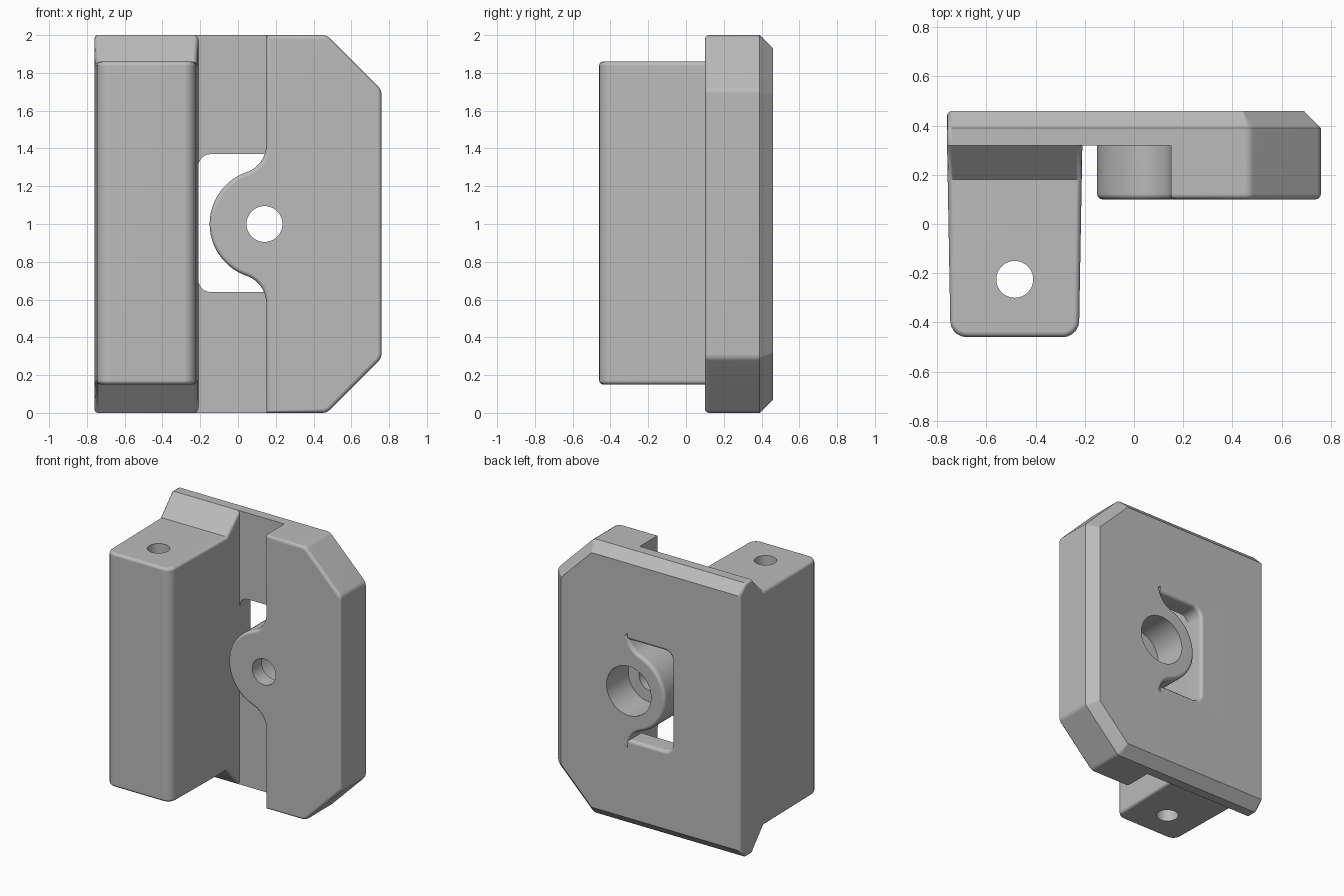
import bpy
import bmesh
from math import cos, sin, pi, radians, atan2
from mathutils import Matrix

if "Cube" in bpy.data.objects:
    bpy.data.objects.remove(bpy.data.objects["Cube"], do_unlink=True)

grey = bpy.data.materials.new("plain grey")
grey.use_nodes = True
COLOUR = (0.5, 0.5, 0.5, 1)
grey.diffuse_color = COLOUR
grey.node_tree.nodes["Principled BSDF"].inputs["Base Color"].default_value = COLOUR

BACK, FLOOR, FRONT = 0.46, 0.32, 0.10   # depths of back, channel floor, clamp face
LEFT, INNER, WALL = -0.76, -0.21, 0.15  # block sides and clamp wall
EPS = 1e-4


def near(a, b):
    return abs(a - b) < EPS


def arc(cx, cz, r, a0, a1, n):
    """Points on an arc, angles in radians."""
    return [(cx + r * cos(a0 + (a1 - a0) * i / n),
             cz + r * sin(a0 + (a1 - a0) * i / n)) for i in range(n + 1)]


def prism(points, place, lo, hi):
    """Extrude a profile from lo to hi; place maps (u, v, depth) to xyz."""
    bm = bmesh.new()
    a = [bm.verts.new(place(u, v, lo)) for u, v in points]
    b = [bm.verts.new(place(u, v, hi)) for u, v in points]
    bm.faces.new(a)
    bm.faces.new(b[::-1])
    for i in range(len(a)):
        j = (i + 1) % len(a)
        bm.faces.new((a[i], a[j], b[j], b[i]))
    bmesh.ops.recalc_face_normals(bm, faces=bm.faces)
    return bm


def bevel(bm, test, offset, segments):
    """Bevel the edges whose two ends and midpoint pass the test."""
    edges = [e for e in bm.edges
             if test(e, e.verts[0].co, e.verts[1].co, (e.verts[0].co + e.verts[1].co) / 2)]
    bmesh.ops.bevel(bm, geom=edges, offset=offset, segments=segments,
                    profile=0.5, affect='EDGES', clamp_overlap=False)


def make(name, bm):
    mesh = bpy.data.meshes.new(name)
    bm.to_mesh(mesh)
    bm.free()
    mesh.materials.append(grey)
    ob = bpy.data.objects.new(name, mesh)
    bpy.context.collection.objects.link(ob)
    return ob


def activate(ob):
    bpy.ops.object.select_all(action='DESELECT')
    ob.select_set(True)
    bpy.context.view_layer.objects.active = ob


def drill(ob, matrix, radius, length):
    """Cut a round hole, then discard the cutter."""
    bm = bmesh.new()
    bmesh.ops.create_cone(bm, cap_ends=True, segments=48, radius1=radius,
                          radius2=radius, depth=length, matrix=matrix)
    cutter = make("hole_cutter", bm)
    cutter.hide_render = True
    activate(ob)
    mod = ob.modifiers.new("hole", 'BOOLEAN')
    mod.operation, mod.solver, mod.object = 'DIFFERENCE', 'EXACT', cutter
    bpy.ops.object.modifier_apply(modifier=mod.name)
    bpy.data.objects.remove(cutter, do_unlink=True)


def finish(ob):
    activate(ob)
    bpy.ops.object.shade_smooth_by_angle(angle=radians(35))
    ob.modifiers.new("clean shading", 'WEIGHTED_NORMAL').keep_sharp = True


def upright(u, v, d):
    return (u, d, v)


def sideways(u, v, d):
    return (d, u, v)


# Clamp half: cut corners, with a round boss blended into its inner wall
BOSS_X, BOSS_R, BLEND = 0.14, 0.29, 0.154
blend_x, blend_z = WALL - BLEND, 0.42
join = atan2(blend_z, blend_x - BOSS_X)
upper = arc(blend_x, 1 + blend_z, BLEND, 0, join - pi, 10)
boss = arc(BOSS_X, 1, BOSS_R, join, 2 * pi - join, 36)
lower = [(x, 2 - z) for x, z in reversed(upper)]
outline = [(WALL, 0), (0.47, 0), (0.76, 0.29), (0.76, 1.71), (0.47, 2), (WALL, 2)]
bm = prism(outline + upper + boss[1:-1] + lower, upright, FRONT, BACK)
bevel(bm, lambda e, a, b, m: m.x > 0.4 and near(a.x, b.x) and near(a.z, b.z), 0.02, 2)
bevel(bm, lambda e, a, b, m: near(a.y, BACK) and near(b.y, BACK)
      and (m.x > 0.4 or abs(m.z - 1) > 1 - EPS), 0.07, 1)
bevel(bm, lambda e, a, b, m: near(a.y, BACK) and near(b.y, BACK)
      and m.x < WALL and abs(m.z - 1) < 0.415, 0.025, 3)
bevel(bm, lambda e, a, b, m: near(a.y, FRONT) and near(b.y, FRONT), 0.022, 3)
clamp = make("clamp_half", bm)

# Bolt hole with a wider recess from the back
along_y = Matrix.Rotation(pi / 2, 4, 'X')
drill(clamp, Matrix.Translation((BOSS_X, 0.25, 1)) @ along_y, 0.095, 1)
drill(clamp, Matrix.Translation((BOSS_X, 0.41, 1)) @ along_y, 0.18, 0.4)
finish(clamp)

# Back plate: open towards the boss, with a rounded window
R = 0.065
window = ([(WALL, 0.64)] + arc(INNER + R, 0.64 + R, R, -pi / 2, -pi, 6)
          + arc(INNER + R, 1.37 - R, R, pi, pi / 2, 6) + [(WALL, 1.37)])
bm = prism([(LEFT, 0), (WALL, 0)] + window + [(WALL, 2), (LEFT, 2)], upright, FLOOR, BACK)
bevel(bm, lambda e, a, b, m: near(a.y, BACK) and near(b.y, BACK)
      and abs(m.z - 1) > 1 - EPS, 0.07, 1)
bevel(bm, lambda e, a, b, m: near(a.y, BACK) and near(b.y, BACK)
      and abs(m.z - 1) < 0.4 and INNER - EPS < m.x < WALL - EPS, 0.025, 3)
bevel(bm, lambda e, a, b, m: near(a.x, LEFT) and near(b.x, LEFT)
      and m.y > FLOOR + EPS, 0.02, 3)
finish(make("back_plate", bm))

# Tall block: sloped shoulders at the plate, sides drawn in towards the front
side = [(-0.46, 0.15), (0.18, 0.15), (FLOOR, 0), (FLOOR, 2), (0.18, 1.86), (-0.46, 1.86)]
bm = prism(side, sideways, LEFT, INNER)
middle = (LEFT + INNER) / 2
for v in bm.verts:
    v.co.x -= (1 if v.co.x > middle else -1) * 0.014 * (FLOOR - v.co.y) / 0.78
bevel(bm, lambda e, a, b, m: near(a.y, -0.46) and near(b.y, -0.46)
      and near(a.x, b.x), 0.065, 5)
bevel(bm, lambda e, a, b, m: m.y < FLOOR - EPS
      and e.calc_face_angle_signed() > 1, 0.022, 3)
block = make("tall_block", bm)

# Rod hole down the full height of the block
drill(block, Matrix.Translation((-0.485, -0.225, 1)), 0.075, 3)
finish(block)
